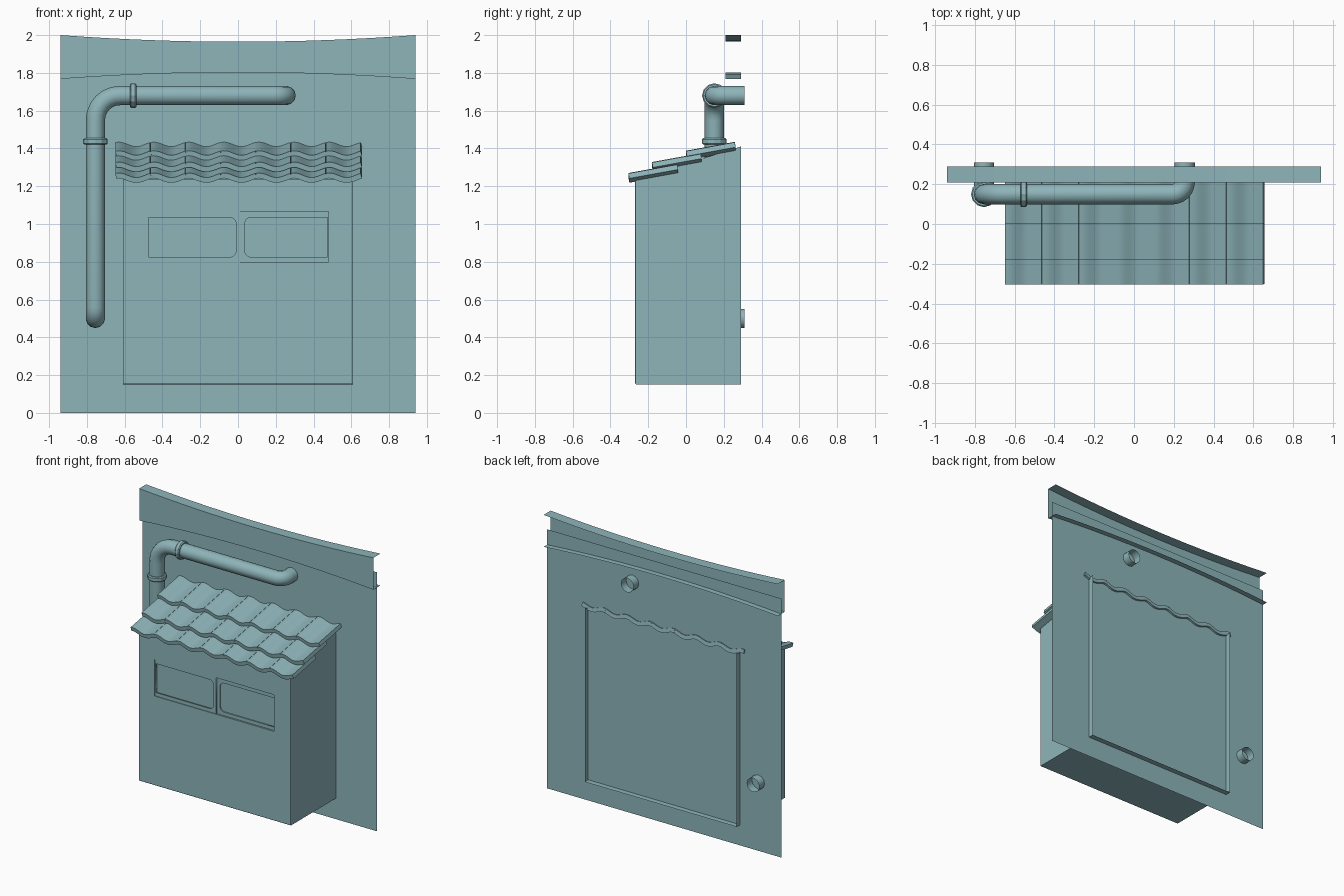
import bpy, bmesh, math
from mathutils import Vector

cube = bpy.data.objects.get("Cube")
if cube:
    bpy.data.objects.remove(cube, do_unlink=True)

paint = bpy.data.materials.new("dusty teal")
paint.use_nodes = True
COLOR = (0.27, 0.46, 0.49, 1)
paint.diffuse_color = COLOR
paint.node_tree.nodes["Principled BSDF"].inputs["Base Color"].default_value = COLOR


def add_object(name, data):
    obj = bpy.data.objects.new(name, data)
    bpy.context.collection.objects.link(obj)
    data.materials.append(paint)
    return obj


def select(obj):
    bpy.ops.object.select_all(action='DESELECT')
    obj.select_set(True)
    bpy.context.view_layer.objects.active = obj


def smooth(obj, angle=40):
    select(obj)
    bpy.ops.object.shade_smooth_by_angle(angle=math.radians(angle))


def to_mesh(obj):
    select(obj)
    bpy.ops.object.convert(target='MESH')
    return bpy.context.view_layer.objects.active


def loft(name, strips):
    """Join the rows of points in each strip with quads."""
    bm = bmesh.new()
    for rows in strips:
        grid = [[bm.verts.new(p) for p in row] for row in rows]
        for a, b in zip(grid, grid[1:]):
            for i in range(len(a) - 1):
                bm.faces.new((a[i], a[i + 1], b[i + 1], b[i]))
    mesh = bpy.data.meshes.new(name)
    bm.to_mesh(mesh)
    bm.free()
    return add_object(name, mesh)


# Thin back wall
W = 0.94
loft("back_wall", [[[(-W, 0.25, z), (W, 0.25, z)] for z in (0, 1.88)]])

# Curved fascia: a channel open at the back and ends
rows = []
for i in range(17):
    t = i / 8 - 1
    top, low = 1.965 + 0.035 * t * t, 1.803 - 0.035 * t * t
    rows.append([(t * W, 0.29, low), (t * W, 0.21, low),
                 (t * W, 0.21, top), (t * W, 0.29, top)])
loft("fascia", [rows])

# Housing: open back and top, with a window recess in the front
X, FRONT, BACK, BASE, RECESS = 0.61, -0.27, 0.29, 0.15, -0.245
HX, HZ0, HZ1 = 0.48, 0.80, 1.065


def rectangle(bm, x, y, z0, z1):
    return [bm.verts.new(p) for p in
            ((-x, y, z0), (x, y, z0), (x, y, z1), (-x, y, z1))]


bm = bmesh.new()
back = rectangle(bm, X, BACK, BASE, 1.41)
front = rectangle(bm, X, FRONT, BASE, 1.235)
hole = rectangle(bm, HX, FRONT, HZ0, HZ1)
pane = rectangle(bm, HX, RECESS, HZ0, HZ1)
for i in range(4):
    j = (i + 1) % 4
    bm.faces.new((front[i], front[j], hole[j], hole[i]))
    bm.faces.new((hole[i], hole[j], pane[j], pane[i]))
    if i != 2:
        bm.faces.new((back[i], back[j], front[j], front[i]))
bm.faces.new(pane)
edges = [bm.edges.get((front[a], front[b])) for a, b in ((0, 1), (1, 2), (3, 0))]
bmesh.ops.bevel(bm, geom=edges, offset=0.008, segments=2, profile=0.5,
                affect='EDGES')
mesh = bpy.data.meshes.new("housing")
bm.to_mesh(mesh)
bm.free()
add_object("housing", mesh)


# Window sashes: plates with an opening rounded toward the middle
def sash(name, side, outer, inner, y):
    curve = bpy.data.curves.new(name, 'CURVE')
    curve.dimensions = '2D'
    curve.fill_mode = 'BOTH'
    curve.extrude = 0.004
    edge, r, z0, z1 = side * 0.475, 0.035, 0.825, 1.035
    opening = [(edge, z0), (edge, z1)]
    for cz, start in ((z1 - r, 0), (z0 + r, 1)):
        for k in range(6):
            a = math.pi / 2 * (1 - start - k / 5)
            opening.append((inner + side * r * (1 - math.cos(a)),
                            cz + r * math.sin(a)))
    frame = [(side * HX, HZ0), (outer, HZ0), (outer, HZ1), (side * HX, HZ1)]
    for loop in (frame, opening):
        spline = curve.splines.new('POLY')
        spline.points.add(len(loop) - 1)
        for point, (x, z) in zip(spline.points, loop):
            point.co = (x, z, 0, 1)
        spline.use_cyclic_u = True
    obj = add_object(name, curve)
    obj.rotation_euler.x = math.pi / 2
    obj.location.y = y
    to_mesh(obj)


sash("right_sash", -1, 0.01, -0.01, -0.261)
sash("left_sash", 1, 0.01, 0.035, -0.254)

# Roof: three overlapping rows of seven wavy tiles
TILE, GAP, STEPS = 1.30 / 7, 0.002, 12
for n, (y, z) in enumerate(((-0.305, 1.258), (-0.18, 1.316), (0, 1.376))):
    strips = []
    for k in range(7):
        x0 = -0.65 + k * TILE
        near, far = [], []
        for s in range(STEPS + 1):
            u = s / STEPS
            x = x0 + GAP / 2 + u * (TILE - GAP)
            wave = 0.012 * math.cos(math.tau * (u - 0.1))
            near.append((x, y, z + wave))
            far.append((x, y + 0.258, z + 0.047 + wave))
        strips.append([near, far])
    tiles = loft(f"roof_tiles_{n + 1}", strips)
    solid = tiles.modifiers.new("thickness", 'SOLIDIFY')
    solid.thickness = 0.028
    solid.offset = -1
    smooth(to_mesh(tiles))


# Pipe: a path with rounded corners, open at both ends
def rounded_path(corners, radii):
    pts = [Vector(c) for c in corners]
    path = [pts[0]]
    for i, r in enumerate(radii, 1):
        a = pts[i] + (pts[i - 1] - pts[i]).normalized() * r
        b = pts[i] + (pts[i + 1] - pts[i]).normalized() * r
        centre = a + b - pts[i]
        for k in range(7):
            t = math.pi / 2 * k / 6
            path.append(centre + (a - centre) * math.cos(t)
                        + (b - centre) * math.sin(t))
    return path + [pts[-1]]


PX, PY, PZ = -0.755, 0.15, 1.68
path = rounded_path([(PX, 0.31, 0.5), (PX, PY, 0.5), (PX, PY, PZ),
                     (0.255, PY, PZ), (0.255, 0.31, PZ)], (0.06, 0.13, 0.06))
curve = bpy.data.curves.new("drain_pipe", 'CURVE')
curve.dimensions = '3D'
curve.bevel_depth = 0.051
curve.bevel_resolution = 4
spline = curve.splines.new('POLY')
spline.points.add(len(path) - 1)
for point, p in zip(spline.points, path):
    point.co = (*p, 1)
smooth(to_mesh(add_object("drain_pipe", curve)))

# Pipe collars
for name, spot, tilt in (("upright_collar", (PX, PY, 1.437), 0),
                         ("level_collar", (-0.555, PY, PZ), math.pi / 2)):
    bpy.ops.mesh.primitive_cylinder_add(vertices=12, radius=0.065, depth=0.034,
                                        location=spot, rotation=(0, tilt, 0))
    collar = bpy.context.object
    collar.name = name
    collar.data.materials.append(paint)
    bevel = collar.modifiers.new("soft_rim", 'BEVEL')
    bevel.width = 0.006
    bevel.segments = 1
